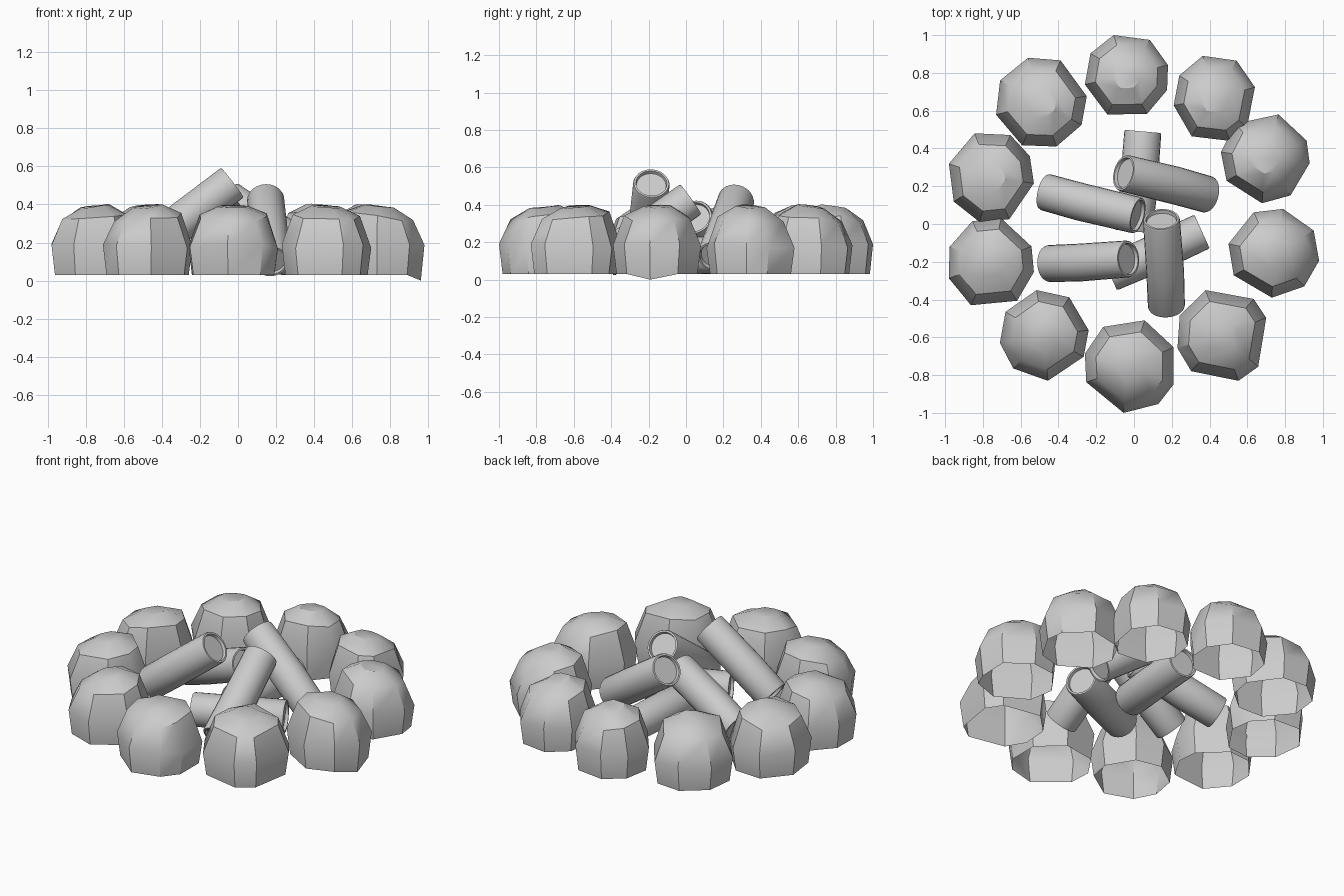
import bpy, bmesh, math, random
from mathutils import Vector

if "Cube" in bpy.data.objects:
    bpy.data.objects.remove(bpy.data.objects["Cube"])

random.seed(4)


def make_object(name, bm, angle):
    bmesh.ops.recalc_face_normals(bm, faces=bm.faces[:])
    me = bpy.data.meshes.new(name)
    bm.to_mesh(me)
    bm.free()
    ob = bpy.data.objects.new(name, me)
    bpy.context.collection.objects.link(ob)
    bpy.ops.object.select_all(action='DESELECT')
    ob.select_set(True)
    bpy.context.view_layer.objects.active = ob
    bpy.ops.object.shade_smooth_by_angle(angle=math.radians(angle))


def loft(bm, rings, cap_start=True):
    # skin between successive vertex rings and cap the ends
    n = len(rings[0])
    for a, b in zip(rings, rings[1:]):
        for i in range(n):
            j = (i + 1) % n
            bm.faces.new((a[i], a[j], b[j], b[i]))
    if cap_start:
        bm.faces.new(rings[0])
    bm.faces.new(rings[-1])


def stone(name, x0, x1, y0, y1, turn, dip=0.0):
    # irregular octagonal boulder with an open base, fitted to its footprint
    angs = [math.radians(turn + 45 * i + random.uniform(-10, 10)) for i in range(8)]
    pts = [Vector((math.cos(a), math.sin(a))) for a in angs]
    lx, hx = min(p.x for p in pts), max(p.x for p in pts)
    ly, hy = min(p.y for p in pts), max(p.y for p in pts)
    pts = [Vector(((p.x - lx) / (hx - lx) - .5, (p.y - ly) / (hy - ly) - .5)) for p in pts]
    cx, cy, w, d = (x0 + x1) / 2, (y0 + y1) / 2, x1 - x0, y1 - y0
    out = Vector((cx, cy)).normalized()
    bm = bmesh.new()
    rings = []
    # ring: height, scale, jitter, how far it slopes down away from the fire
    for z, s, jit, tilt in [(.03, .92, 0, 0), (.18, 1.0, .015, 0),
                            (.335, .75, .012, .04), (.39, .33, .004, .02)]:
        rings.append([bm.verts.new((cx + p.x * w * s, cy + p.y * d * s,
                                    z + random.uniform(-jit, jit) - tilt * p.dot(out)))
                      for p in pts])
    if dip:
        max(rings[0], key=lambda v: v.co.x).co.z -= dip
    loft(bm, rings, cap_start=False)
    make_object(name, bm, 36)


def log(name, a, b, r=.099, sag=.004):
    # slightly bent log with bevelled rims and recessed ends
    a, b = Vector(a), Vector(b)
    axis = (b - a).normalized()
    side = axis.cross(Vector((0, 0, 1))).normalized()
    up = side.cross(axis)
    L = (b - a).length
    prof = [(.018, .76), (.018, .80), (0, .84), (0, .95), (.01, .99), (L * .4, 1.01),
            (L - .01, .99), (L, .95), (L, .84), (L - .018, .80), (L - .018, .76)]
    bm = bmesh.new()
    rings = []
    for i, (t, s) in enumerate(prof):
        c = a + axis * t + (side * sag if i == 5 else Vector())
        rings.append([bm.verts.new(c + (side * math.cos(q) + up * math.sin(q)) * r * s)
                      for q in (2 * math.pi * k / 24 for k in range(24))])
    loft(bm, rings)
    make_object(name, bm, 30)


# ring of stones: footprint x0, x1, y0, y1, rotation
stones = [
    (-.26, .18, .58, 1.0, 20), (.21, .64, .44, .89, 15),
    (.46, .93, .11, .58, 32), (.50, .98, -.39, .08, 35),
    (.23, .70, -.83, -.35, 12), (-.26, .21, -1.0, -.51, 30),
    (-.71, -.24, -.83, -.35, 10), (-.98, -.53, -.43, .03, 28),
    (-.98, -.53, .01, .48, 28), (-.73, -.25, .41, .88, 12)]
for i, s in enumerate(stones):
    stone(f"ring_stone_{i + 1}", *s, dip=.03 if i == 3 else 0)

# leaning logs, low end to high end
log("leaning_log_left", (-.455, -.21, .19), (-.03, -.185, .515))
log("leaning_log_front", (.172, -.44, .10), (.145, .025, .43))
log("leaning_log_right", (.395, .155, .12), (-.055, .27, .43))
log("leaning_log_back_left", (-.475, .17, .13), (.02, .045, .335))

# logs lying at the bottom
log("base_log_back", (0, -.04, .13), (.047, .49, .13))
log("base_log_front", (-.13, -.262, .13), (.36, -.04, .13))
